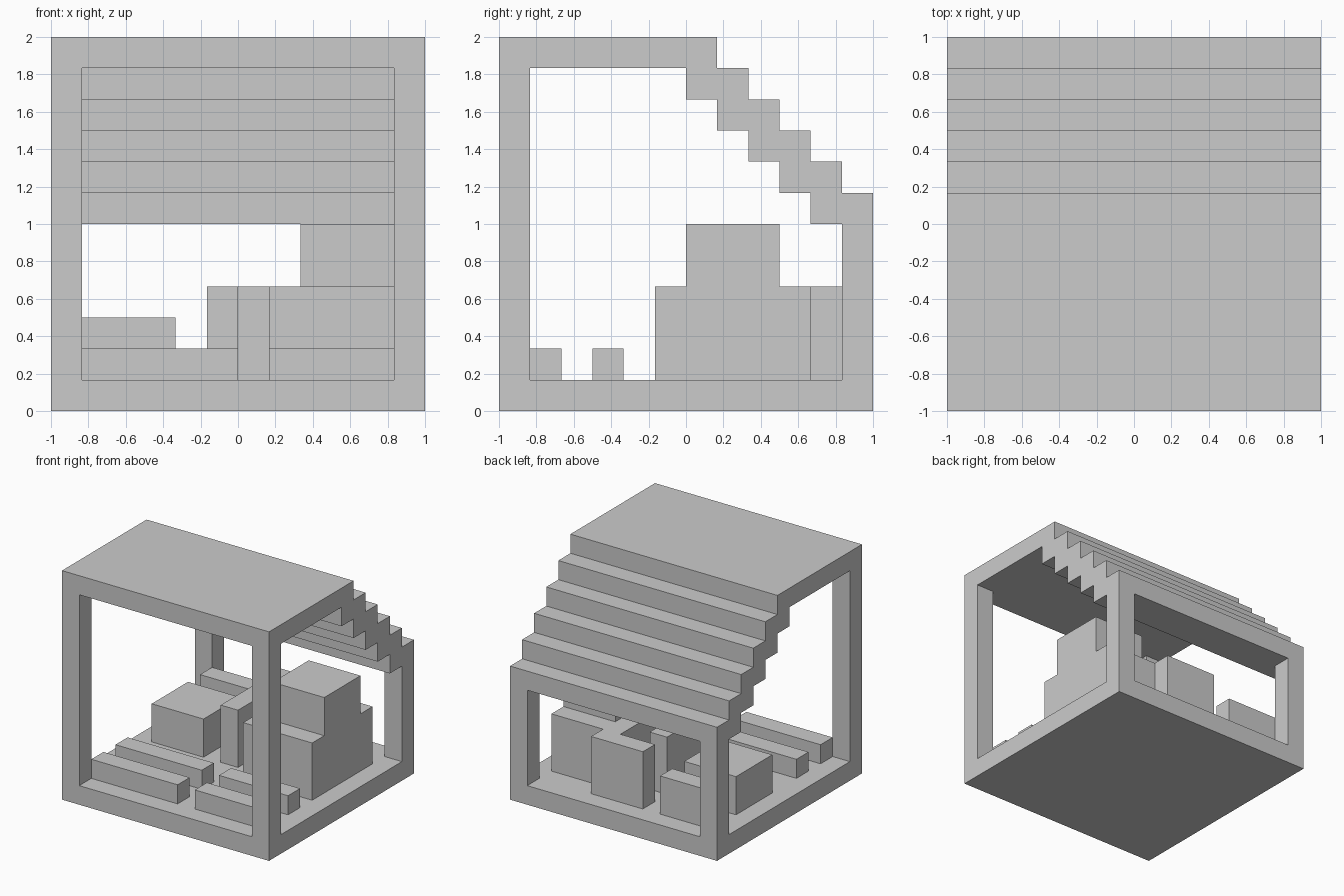
import bpy
import bmesh

if "Cube" in bpy.data.objects:
    bpy.data.objects.remove(bpy.data.objects["Cube"])

U = 1 / 6  # the whole model sits on a 12 x 12 x 12 block grid


def make_object(name, bm):
    bmesh.ops.recalc_face_normals(bm, faces=bm.faces)
    mesh = bpy.data.meshes.new(name)
    bm.to_mesh(mesh)
    bm.free()
    obj = bpy.data.objects.new(name, mesh)
    bpy.context.collection.objects.link(obj)
    return obj


def extrude_profile(name, profile, x0, x1):
    """Side profile given as (y, z), extruded along x."""
    bm = bmesh.new()
    face = bm.faces.new([bm.verts.new((x0 * U, y * U, z * U)) for y, z in profile])
    out = bmesh.ops.extrude_face_region(bm, geom=[face])
    verts = [v for v in out["geom"] if isinstance(v, bmesh.types.BMVert)]
    bmesh.ops.translate(bm, verts=verts, vec=((x1 - x0) * U, 0, 0))
    return make_object(name, bm)


def box(name, x, y, z):
    return extrude_profile(name, [(y[0], z[0]), (y[1], z[0]), (y[1], z[1]), (y[0], z[1])], *x)


def cut(obj, cutter):
    mod = obj.modifiers.new("opening", "BOOLEAN")
    mod.operation = "DIFFERENCE"
    mod.solver = "EXACT"
    mod.object = cutter
    cutter.hide_render = True
    cutter.hide_set(True)


# Building shell: flat roof stepping down to the low back wall
outer = [(-6, 0), (6, 0), (6, 7)]
inner = [(-5, 1), (5, 1), (5, 6)]
for i in range(5):
    outer += [(5 - i, 7 + i), (5 - i, 8 + i)]
    inner += [(4 - i, 6 + i), (4 - i, 7 + i)]
outer.append((-6, 12))
inner.append((-5, 11))
shell = extrude_profile("building_shell", outer, -6, 6)
cut(shell, extrude_profile("side_opening_cutter", inner, -7, 7))
cut(shell, box("front_opening_cutter", (-5, 5), (-7, -4.5), (1, 11)))
cut(shell, box("back_opening_cutter", (-5, 5), (4.5, 7), (1, 6)))

# Two rows of low benches with an aisle between
for row, y in (("front", -5), ("rear", -3)):
    box(row + "_left_bench", (-5, 0), (y, y + 1), (1, 2))
    box(row + "_right_bench", (1, 5), (y, y + 1), (1, 2))

# Large stepped platform on the right
box("platform_base", (1, 5), (-1, 4), (1, 4))
box("platform_top", (2, 5), (0, 3), (4, 6))

# Central partitions
box("centre_partition", (-1, 0), (0, 3), (1, 4))
box("back_partition", (-1, 2), (4, 5), (1, 4))

# Low blocks on the left
box("left_block", (-5, -2), (0, 3), (1, 3))
box("back_left_counter", (-5, -2), (4, 5), (1, 3))
